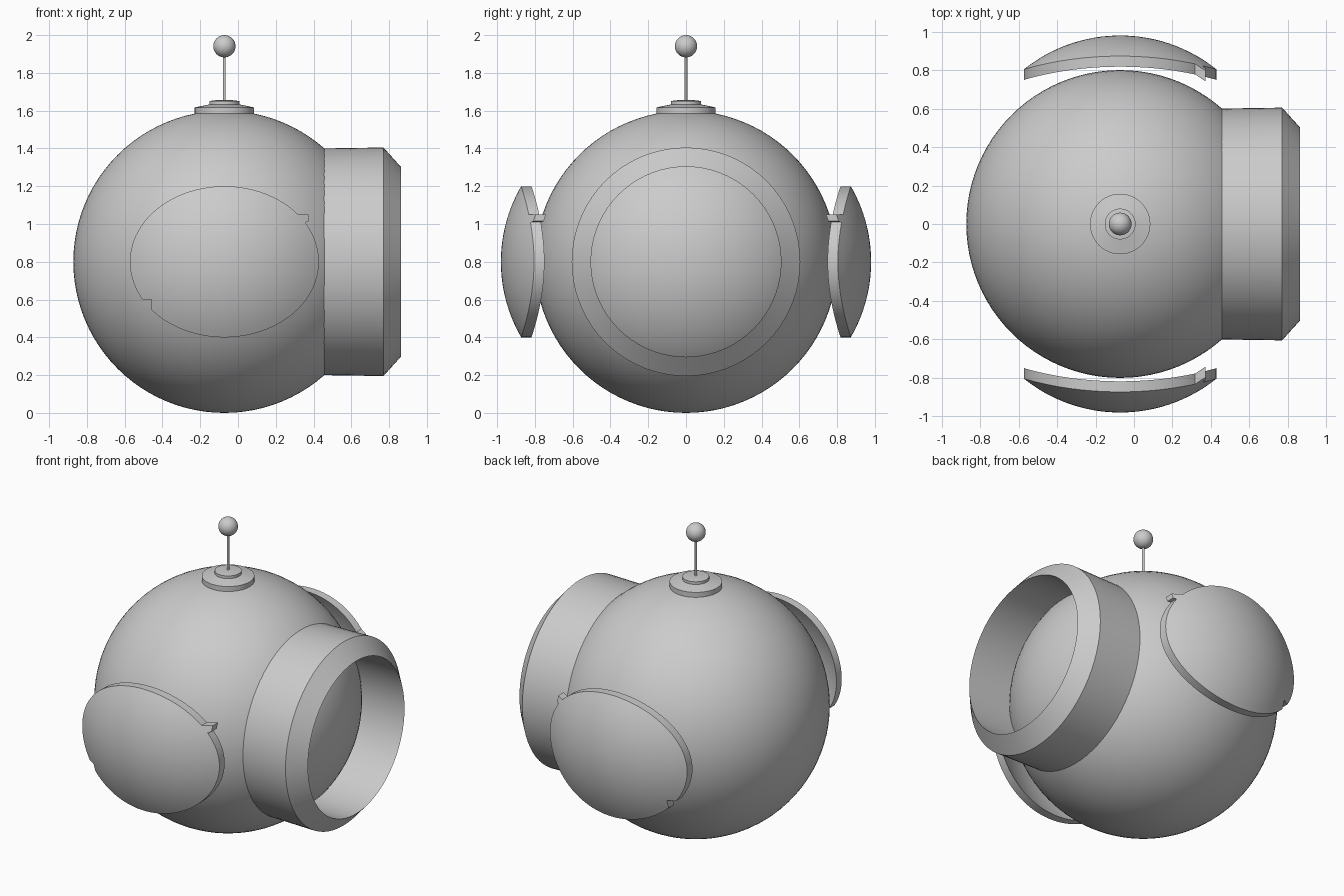
import bpy, bmesh, math
from mathutils import Matrix, Vector

if "Cube" in bpy.data.objects:
    bpy.data.objects.remove(bpy.data.objects["Cube"])

CX, CZ, R = -0.072, 0.80, 0.80   # body centre and radius


def finish(bm, name, angle=25):
    bmesh.ops.remove_doubles(bm, verts=bm.verts, dist=1e-5)
    bmesh.ops.recalc_face_normals(bm, faces=bm.faces)
    me = bpy.data.meshes.new(name)
    bm.to_mesh(me)
    bm.free()
    ob = bpy.data.objects.new(name, me)
    bpy.context.collection.objects.link(ob)
    bpy.ops.object.select_all(action='DESELECT')
    ob.select_set(True)
    bpy.context.view_layer.objects.active = ob
    bpy.ops.object.shade_smooth_by_angle(angle=math.radians(angle))
    return ob


def ball(name, loc, radius, u, v):
    bm = bmesh.new()
    bmesh.ops.create_uvsphere(bm, u_segments=u, v_segments=v, radius=radius,
                              matrix=Matrix.Translation(loc))
    return finish(bm, name)


def lathe(name, profile, n, to_world, closed=False):
    """Revolve (radius, height) points; to_world maps local z-up to place."""
    bm = bmesh.new()
    rings = [[bm.verts.new(to_world @ Vector((r * math.cos(2 * math.pi * i / n),
                                             r * math.sin(2 * math.pi * i / n), h)))
              for i in range(n)] for r, h in profile]
    pairs = list(zip(rings, rings[1:]))
    if closed:
        pairs.append((rings[-1], rings[0]))
    for a, b in pairs:
        for i in range(n):
            j = (i + 1) % n
            bm.faces.new((a[i], a[j], b[j], b[i]))
    if not closed:
        bm.faces.new(rings[0])
        bm.faces.new(rings[-1])
    return finish(bm, name)


# Spherical body
ball("body", (CX, 0, CZ), R, 96, 48)

# Eye housing: chamfered ring facing +x
lathe("eye_ring", [(0.60, 0.45), (0.605, 0.77), (0.503, 0.862), (0.503, 0.54)], 72,
      Matrix.Translation((0, 0, CZ)) @ Matrix.Rotation(math.pi / 2, 4, 'Y'), closed=True)

# Antenna: stepped base, rod and tip
up = Matrix.Translation((CX, 0, 0))
lathe("antenna_base", [(0.157, 1.578), (0.157, 1.617), (0.08, 1.633),
                       (0.08, 1.651), (0.04, 1.656)], 48, up)
lathe("antenna_rod", [(0.007, 1.64), (0.007, 1.90)], 16, up)
ball("antenna_tip", (CX, 0, 1.941), 0.059, 32, 16)


def cap_outline():
    """Ellipse with a small tab at upper right and a notch at lower left."""
    pts = []
    tab = [(0.427, 0.21), (0.445, 0.215), (0.445, 0.25), (0.39, 0.25)]
    notch = [(-0.433, -0.20), (-0.385, -0.20), (-0.385, -0.255)]
    for d in range(0, 360, 4):
        if d == 32:
            pts += tab
        if d == 212:
            pts += notch
        if 31 < d < 39 or 209 < d < 220:
            continue
        t = math.radians(d)
        pts.append((0.5 * math.cos(t), 0.4 * math.sin(t)))
    return pts


def side_cap(name, side):
    """Thin shell offset outwards from the body."""
    bm = bmesh.new()
    outline, steps = cap_outline(), 14
    n = len(outline)

    def vert(x, z, shift):
        y = math.sqrt(R * R - x * x - z * z) + shift
        return bm.verts.new((CX + x, side * y, CZ + z))

    rims = []
    for shift in (0.18, 0.125):
        centre = vert(0, 0, shift)
        prev = None
        for k in range(1, steps + 1):
            f = k / steps
            ring = [vert(x * f, z * f, shift) for x, z in outline]
            for i in range(n):
                j = (i + 1) % n
                bm.faces.new((prev[i], prev[j], ring[j], ring[i]) if prev
                             else (centre, ring[j], ring[i]))
            prev = ring
        rims.append(prev)
    for i in range(n):
        j = (i + 1) % n
        bm.faces.new((rims[0][i], rims[0][j], rims[1][j], rims[1][i]))
    return finish(bm, name)


# Two floating side plates
side_cap("side_plate_front", -1)
side_cap("side_plate_back", 1)
